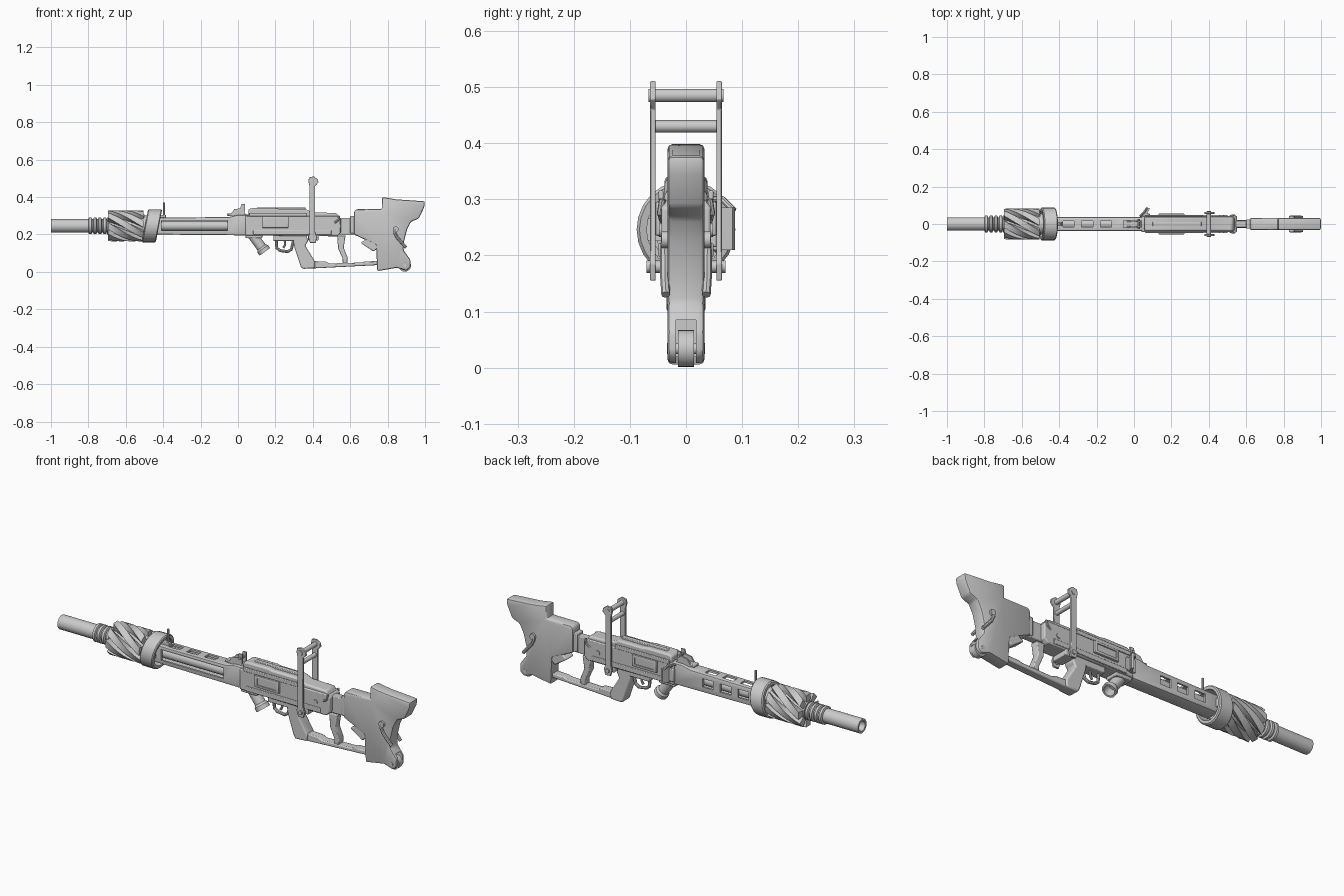
import bpy, bmesh, math
from mathutils import Vector

ZC = 0.246  # bore axis height


def finish(name, bm, bevel=0.0):
    bmesh.ops.recalc_face_normals(bm, faces=bm.faces)
    me = bpy.data.meshes.new(name)
    bm.to_mesh(me)
    bm.free()
    ob = bpy.data.objects.new(name, me)
    bpy.context.collection.objects.link(ob)
    if bevel:
        m = ob.modifiers.new("bevel", 'BEVEL')
        m.width, m.segments, m.limit_method = bevel, 2, 'ANGLE'
    return ob


def extrude(name, pts, a, b, axis='y', bevel=0.0):
    """Extrude an outline in xz (axis y) or xy (axis z) from a to b."""
    bm = bmesh.new()
    co = (lambda p, t: (p[0], t, p[1])) if axis == 'y' else (lambda p, t: (p[0], p[1], t))
    f = bm.faces.new([bm.verts.new(co(p, a)) for p in pts])
    geo = bmesh.ops.extrude_face_region(bm, geom=[f])['geom']
    d = Vector((0, b - a, 0)) if axis == 'y' else Vector((0, 0, b - a))
    bmesh.ops.translate(bm, vec=d, verts=[g for g in geo if isinstance(g, bmesh.types.BMVert)])
    return finish(name, bm, bevel)


def box(name, x0, x1, y0, y1, z0, z1, bevel=0.0):
    return extrude(name, [(x0, z0), (x1, z0), (x1, z1), (x0, z1)], y0, y1, 'y', bevel)


def lathe(name, prof, a, direction, n=24, closed=False, shear=0.0):
    """Revolve (distance, radius) pairs about a line starting at a."""
    bm = bmesh.new()
    d = Vector(direction).normalized()
    u = d.orthogonal().normalized()
    v = d.cross(u)
    rings = []
    for t, r in prof:
        ring = []
        for i in range(n):
            w = 2 * math.pi * i / n
            p = Vector(a) + d * t + (u * math.cos(w) + v * math.sin(w)) * r
            p.x += shear * (p.z - ZC)
            ring.append(bm.verts.new(p))
        rings.append(ring)
    pairs = list(zip(rings, rings[1:]))
    if closed:
        pairs.append((rings[-1], rings[0]))
    for p, q in pairs:
        for i in range(n):
            j = (i + 1) % n
            bm.faces.new((p[i], p[j], q[j], q[i]))
    if not closed:
        bm.faces.new(rings[0])
        bm.faces.new(rings[-1])
    return finish(name, bm)


def rod(name, a, b, r, n=16):
    d = Vector(b) - Vector(a)
    return lathe(name, [(0, r), (d.length, r)], a, d, n)


def tube(name, pts, r):
    cu = bpy.data.curves.new(name, 'CURVE')
    cu.dimensions, cu.bevel_depth, cu.bevel_resolution, cu.use_fill_caps = '3D', r, 2, True
    sp = cu.splines.new('POLY')
    sp.points.add(len(pts) - 1)
    for q, p in zip(sp.points, pts):
        q.co = (*p, 1)
    ob = bpy.data.objects.new(name, cu)
    bpy.context.collection.objects.link(ob)
    bpy.ops.object.select_all(action='DESELECT')
    bpy.context.view_layer.objects.active = ob
    ob.select_set(True)
    bpy.ops.object.convert(target='MESH')


def cut(ob, cutter):
    m = ob.modifiers.new("cut", 'BOOLEAN')
    m.object, m.operation, m.solver = cutter, 'DIFFERENCE', 'EXACT'
    bpy.context.view_layer.objects.active = ob
    while ob.modifiers:
        bpy.ops.object.modifier_apply(modifier=ob.modifiers[0].name)
    bpy.data.objects.remove(cutter)


X = (1, 0, 0)
# Muzzle tube, collar rings and inner barrel
lathe("muzzle_tube", [(0.12, 0.001), (0.12, 0.025), (0, 0.025), (0, 0.036), (0.33, 0.036)], (-1, 0, ZC), X, 28)
for i in range(4):
    lathe("muzzle_ring", [(0, 0.037), (0.004, 0.045), (0.016, 0.045), (0.02, 0.037)], (-0.80 + i * 0.026, 0, ZC), X, 28)
rod("inner_barrel", (-0.7, 0, ZC), (0.0, 0, ZC), 0.026, 24)

# Flash hider: core with helical fins
lathe("hider_core", [(0, 0.045), (0.03, 0.05), (0.20, 0.062)], (-0.70, 0, ZC), X, 24)
for k in range(8):
    bm, prev = bmesh.new(), None
    for s in range(9):
        t = s / 8
        w = 2 * math.pi * k / 8 - 1.45 * t
        sec = []
        for r, h in ((0.04, -0.019), (0.083, -0.019), (0.083, 0.019), (0.04, 0.019)):
            q = w + h / max(r, 0.06)
            sec.append(bm.verts.new((-0.695 + 0.19 * t, -r * math.cos(q), ZC + r * math.sin(q))))
        if prev:
            for i in range(4):
                j = (i + 1) % 4
                bm.faces.new((prev[i], prev[j], sec[j], sec[i]))
        else:
            bm.faces.new(sec)
        prev = sec
    bm.faces.new(prev)
    finish("hider_fin", bm)

# Slanted band, collar and front sight
lathe("slanted_band", [(0, 0.07), (0, 0.083), (0.005, 0.088), (0.07, 0.088), (0.075, 0.083), (0.075, 0.07)],
      (-0.4975, 0, ZC), X, 24, True, 0.19)
lathe("band_collar", [(0, 0.056), (0.06, 0.056)], (-0.51, 0, ZC), X, 24)
for s in (-1, 1):
    box("band_bracket", -0.49, -0.44, s * 0.035, s * 0.075, ZC - 0.02, ZC + 0.02)
box("front_sight_base", -0.43, -0.385, -0.012, 0.012, 0.285, 0.305, 0.003)
rod("front_sight_post", (-0.395, 0, 0.29), (-0.395, 0, 0.37), 0.006, 10)

# Vented handguard
hg = extrude("handguard", [(-0.47, 0.20), (0.07, 0.195), (0.07, 0.305), (0.0, 0.305), (-0.05, 0.293), (-0.47, 0.29)],
             -0.037, 0.037, 'y', 0.008)
cut(hg, box("cutter", -0.5, -0.06, -0.027, 0.027, 0.211, 0.281))
cut(hg, box("cutter", -0.41, -0.055, -0.06, 0, 0.22, 0.276))
for x in (-0.35, -0.25, -0.15):
    cut(hg, box("cutter", x - 0.03, x + 0.03, -0.017, 0.017, 0.26, 0.33))
    cut(hg, box("cutter", x - 0.03, x + 0.03, 0.01, 0.06, 0.225, 0.268))

# Rear sight
box("rear_sight_base", -0.06, 0.04, -0.02, 0.02, 0.30, 0.312, 0.003)
for s in (-1, 1):
    extrude("rear_sight_ear", [(-0.045, 0.30), (0.035, 0.30), (0.038, 0.362), (0.018, 0.362), (0.012, 0.34), (-0.02, 0.335)],
            s * 0.012, s * 0.02)
rod("rear_sight_pin", (0.025, -0.026, 0.34), (0.025, 0.026, 0.34), 0.007, 10)

# Receiver and top cover
extrude("receiver", [(0.04, 0.195), (0.53, 0.19), (0.55, 0.21), (0.55, 0.285), (0.53, 0.30), (0.04, 0.30)],
        -0.044, 0.044, 'y', 0.005)
extrude("top_cover", [(0.055, 0.29), (0.055, 0.335), (0.075, 0.341), (0.20, 0.341), (0.22, 0.336), (0.36, 0.336),
                      (0.40, 0.318), (0.525, 0.315), (0.54, 0.29)], -0.038, 0.038, 'y', 0.008)
box("cover_rib", 0.10, 0.36, -0.012, 0.012, 0.33, 0.345, 0.003)
for s in (-1, 1):
    a, b = sorted((s * 0.04, s * 0.049))
    box("cover_lip", 0.06, 0.37, a, b, 0.296, 0.316, 0.003)
    box("lower_rail", 0.08, 0.50, a, b, 0.197, 0.222, 0.003)
    a, b = sorted((s * 0.04, s * 0.055))
    fp = box("feed_port", 0.13, 0.27, a, b, 0.235, 0.296, 0.004)
    c, d = sorted((s * 0.05, s * 0.07))
    cut(fp, box("cutter", 0.145, 0.255, c, d, 0.248, 0.283))
    tube("cover_latch", [(0.515, s * 0.042, 0.262), (0.535, s * 0.046, 0.275), (0.54, s * 0.042, 0.30)], 0.006)
    rod("receiver_pin", (0.47, s * 0.04, 0.245), (0.47, s * 0.048, 0.245), 0.012)

# Hinged flap on the back side
extrude("side_flap", [(0.05, 0.04), (0.062, 0.04), (0.085, 0.083), (0.073, 0.0875)], 0.21, 0.285, 'z')
box("flap_hinge", 0.035, 0.085, 0.038, 0.055, 0.215, 0.28, 0.003)
tube("charging_lever", [(0.03, 0.04, 0.30), (0.055, 0.065, 0.30), (0.07, 0.085, 0.28)], 0.006)

# Carry handle
for s in (-1, 1):
    a, b = sorted((s * 0.054, s * 0.064))
    extrude("handle_arm", [(0.385, 0.155), (0.415, 0.155), (0.422, 0.185), (0.413, 0.21), (0.413, 0.46), (0.43, 0.478),
                           (0.427, 0.495), (0.405, 0.511), (0.38, 0.505), (0.376, 0.485), (0.382, 0.46), (0.382, 0.21),
                           (0.376, 0.185)], a, b, 'y', 0.002)
    rod("handle_pivot", (0.40, s * 0.035, 0.18), (0.40, s * 0.07, 0.18), 0.011)
box("pivot_block", 0.375, 0.43, -0.045, 0.045, 0.168, 0.20, 0.004)
rod("handle_grip", (0.40, -0.067, 0.485), (0.40, 0.067, 0.485), 0.012)
rod("handle_brace", (0.398, -0.056, 0.43), (0.398, 0.056, 0.43), 0.011)

# Angled socket under the receiver
lathe("lower_socket", [(0, 0.027), (0.095, 0.027), (0.105, 0.035), (0.125, 0.035), (0.125, 0.026), (0.08, 0.024), (0.08, 0.001)],
      (0.07, 0, 0.208), (0.062, 0, -0.085))
box("socket_mount", 0.04, 0.13, -0.035, 0.035, 0.18, 0.20, 0.004)

# Trigger and guard
box("trigger_housing", 0.19, 0.37, -0.03, 0.03, 0.165, 0.20, 0.004)
tube("trigger_guard", [(0.205, 0, 0.17), (0.207, 0, 0.128), (0.225, 0, 0.114), (0.265, 0, 0.108), (0.285, 0, 0.12),
                       (0.297, 0, 0.17)], 0.008)
tube("trigger", [(0.25, 0, 0.17), (0.252, 0, 0.145), (0.242, 0, 0.128)], 0.006)

# Skeleton lower frame
extrude("pistol_grip", [(0.292, 0.185), (0.37, 0.185), (0.375, 0.165), (0.36, 0.14), (0.412, 0.055), (0.41, 0.02), (0.345, 0.016),
                        (0.335, 0.03), (0.302, 0.13)], -0.03, 0.03, 'y', 0.007)
extrude("lower_bar", [(0.39, 0.018), (0.76, 0.037), (0.76, 0.058), (0.68, 0.056), (0.66, 0.05), (0.49, 0.045), (0.47, 0.055),
                      (0.39, 0.058)], -0.022, 0.022, 'y', 0.005)
extrude("frame_strut", [(0.53, 0.195), (0.575, 0.195), (0.565, 0.13), (0.587, 0.075), (0.585, 0.045), (0.56, 0.045),
                        (0.56, 0.07), (0.535, 0.125)], -0.02, 0.02, 'y', 0.004)

# Stock with link, pads and bottom roller
box("stock_link", 0.53, 0.64, -0.019, 0.019, 0.20, 0.288, 0.004)
box("stock_collar", 0.60, 0.63, -0.025, 0.025, 0.205, 0.30, 0.004)
stock = extrude("stock", [(0.62, 0.32), (0.63, 0.335), (0.77, 0.335), (0.77, 0.40), (0.845, 0.388), (1.0, 0.377), (0.995, 0.345),
                          (0.967, 0.285), (0.925, 0.268), (0.903, 0.225), (0.888, 0.165), (0.885, 0.115), (0.922, 0.065),
                          (0.922, 0.025), (0.90, 0.006), (0.85, 0.022), (0.745, 0.004), (0.738, 0.145), (0.62, 0.20)],
                -0.033, 0.033, 'y', 0.009)
cut(stock, box("cutter", 0.86, 0.96, -0.018, 0.018, -0.02, 0.085))
rod("stock_roller", (0.892, -0.014, 0.034), (0.892, 0.014, 0.034), 0.033, 24)
rod("roller_axle", (0.892, -0.034, 0.034), (0.892, 0.034, 0.034), 0.01)
extrude("stock_clamp", [(0.655, 0.155), (0.69, 0.178), (0.735, 0.16), (0.75, 0.13), (0.725, 0.108), (0.70, 0.125)],
        -0.03, 0.03, 'y', 0.006)
for s in (-1, 1):
    tube("stock_lever", [(0.84, s * 0.036, 0.235), (0.838, s * 0.038, 0.21), (0.85, s * 0.038, 0.185), (0.872, s * 0.038, 0.16),
                         (0.898, s * 0.036, 0.13)], 0.008)
    rod("lever_pivot", (0.843, s * 0.03, 0.228), (0.843, s * 0.044, 0.228), 0.015)

# Shading
bpy.ops.object.select_all(action='SELECT')
bpy.context.view_layer.objects.active = stock
bpy.ops.object.shade_smooth_by_angle(angle=math.radians(35))
